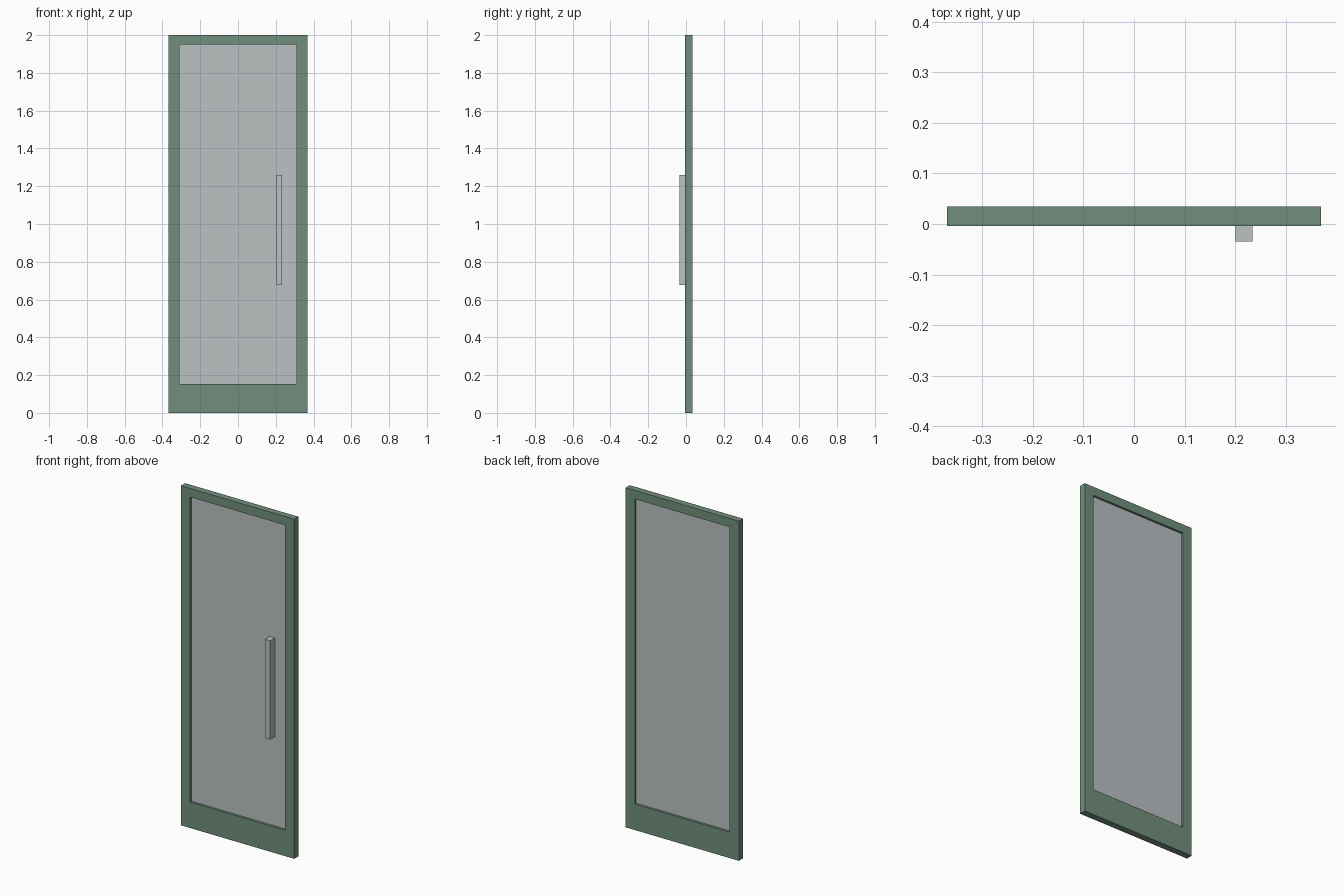
import bpy
import bmesh

if "Cube" in bpy.data.objects:
    bpy.data.objects.remove(bpy.data.objects["Cube"])


def material(name, color):
    m = bpy.data.materials.new(name)
    m.diffuse_color = (*color, 1.0)
    m.use_nodes = True
    m.node_tree.nodes["Principled BSDF"].inputs["Base Color"].default_value = m.diffuse_color
    return m


green = material("sage_green", (0.165, 0.275, 0.205))
grey = material("pale_grey", (0.50, 0.535, 0.545))


def new_object(name, bm, mat):
    bmesh.ops.recalc_face_normals(bm, faces=bm.faces)
    mesh = bpy.data.meshes.new(name)
    bm.to_mesh(mesh)
    bm.free()
    mesh.materials.append(mat)
    obj = bpy.data.objects.new(name, mesh)
    bpy.context.collection.objects.link(obj)
    return obj


def box(name, lo, hi, mat):
    bm = bmesh.new()
    bmesh.ops.create_cube(bm, size=1)
    for v in bm.verts:
        v.co = [(a + b) / 2 + c * (b - a) for a, b, c in zip(lo, hi, v.co)]
    return new_object(name, bm, mat)


W, H = 0.369, 2.0                 # half width and height of the door
IN_W, IN_LO, IN_HI = 0.309, 0.153, 1.949   # glazed opening
FRONT, BACK = -0.004, 0.035       # faces of the frame

# Door frame: rectangular ring, extruded through its thickness
bm = bmesh.new()
outer = [(-W, 0), (W, 0), (W, H), (-W, H)]
inner = [(-IN_W, IN_LO), (IN_W, IN_LO), (IN_W, IN_HI), (-IN_W, IN_HI)]
o = [bm.verts.new((x, FRONT, z)) for x, z in outer]
i = [bm.verts.new((x, FRONT, z)) for x, z in inner]
for k in range(4):
    n = (k + 1) % 4
    bm.faces.new((o[k], o[n], i[n], i[k]))
ring = bmesh.ops.extrude_face_region(bm, geom=bm.faces[:])
for v in ring["geom"]:
    if isinstance(v, bmesh.types.BMVert):
        v.co.y = BACK
new_object("door_frame", bm, green)

# Glass pane, recessed from both faces
box("glass_pane", (-IN_W, 0.009, IN_LO), (IN_W, 0.022, IN_HI), grey)

# Vertical pull handle, standing on the glass
box("pull_handle", (0.201, -0.035, 0.678), (0.234, 0.009, 1.26), grey)
